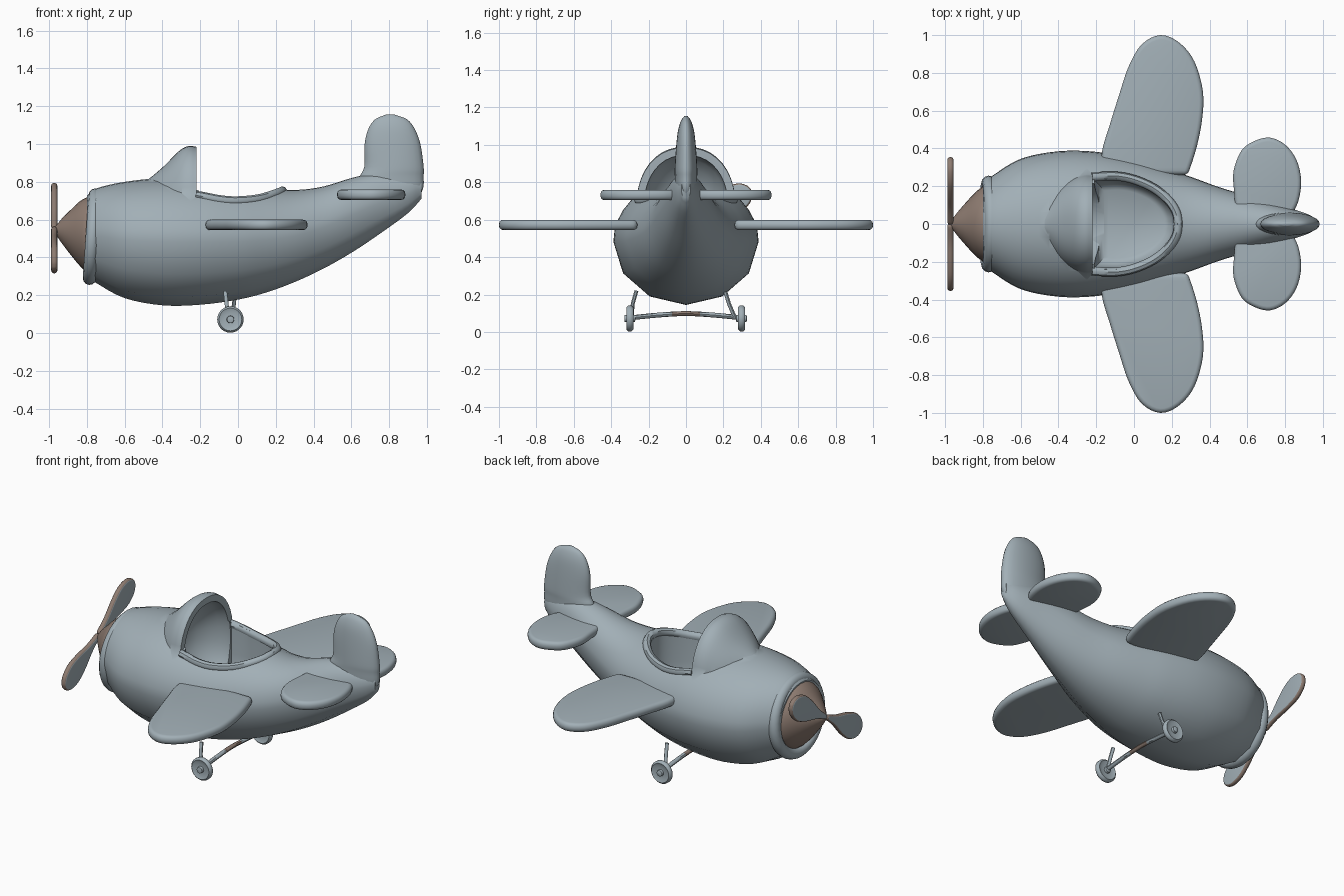
import bpy, bmesh, math
from mathutils import Vector, Matrix

if "Cube" in bpy.data.objects:
    bpy.data.objects.remove(bpy.data.objects["Cube"])


def material(name, rgb):
    m = bpy.data.materials.new(name)
    m.diffuse_color = (*rgb, 1)
    m.use_nodes = True
    m.node_tree.nodes["Principled BSDF"].inputs["Base Color"].default_value = m.diffuse_color
    return m


GRAY = material("blue gray", (0.36, 0.43, 0.47))
BROWN = material("brown", (0.27, 0.20, 0.165))


def finish(obj, angle=45):
    """Bake modifiers and curves, then shade smooth with sharp edges kept."""
    bpy.ops.object.select_all(action='DESELECT')
    obj.select_set(True)
    bpy.context.view_layer.objects.active = obj
    bpy.ops.object.convert(target='MESH')
    bpy.ops.object.shade_smooth_by_angle(angle=math.radians(angle))
    return obj


def add_object(name, data, mats):
    obj = bpy.data.objects.new(name, data)
    bpy.context.collection.objects.link(obj)
    for m in mats:
        data.materials.append(m)
    return obj


def loft(name, rings, *mats):
    """Closed skin over rings that have equal point counts."""
    bm = bmesh.new()
    vs = [[bm.verts.new(p) for p in r] for r in rings]
    n = len(rings[0])
    for a, b in zip(vs, vs[1:]):
        for i in range(n):
            j = (i + 1) % n
            bm.faces.new((a[i], a[j], b[j], b[i]))
    bm.faces.new(vs[0])
    bm.faces.new(vs[-1])
    bmesh.ops.recalc_face_normals(bm, faces=bm.faces)
    me = bpy.data.meshes.new(name)
    bm.to_mesh(me)
    bm.free()
    return add_object(name, me, mats)


def spline(pts, steps=4):
    """Smooth curve through the points."""
    out = []
    pts = [Vector(p) for p in pts]
    ext = [2 * pts[0] - pts[1]] + pts + [2 * pts[-1] - pts[-2]]
    for a, b, c, d in zip(ext, ext[1:], ext[2:], ext[3:]):
        for k in range(steps):
            t = k / steps
            out.append(0.5 * (2 * b + (c - a) * t + (2 * a - 5 * b + 4 * c - d) * t * t
                              + (3 * b - a - 3 * c + d) * t ** 3))
    return out + [pts[-1]]


def oval(x, zc, ry, rz, angles, power=1.0):
    def sp(v):
        return math.copysign(abs(v) ** power, v)
    return [(x, ry * sp(math.cos(a)), zc + rz * sp(math.sin(a))) for a in angles]


def circle(n):
    return [2 * math.pi * i / n for i in range(n)]


def plate(name, outline, z, thick, mirror_axis, *mats):
    """Flat outline with rounded edges, mirrored to the other side."""
    obj = loft(name, [[(p[0], p[1], z + s * thick / 2) for p in outline] for s in (-1, 1)], *mats)
    bev = obj.modifiers.new("round", 'BEVEL')
    bev.width, bev.segments = thick * 0.42, 3
    bev.limit_method, bev.angle_limit = 'ANGLE', math.radians(60)
    mir = obj.modifiers.new("mirror", 'MIRROR')
    mir.use_axis = [a == mirror_axis for a in range(3)]
    mir.use_mirror_merge = False
    return finish(obj)


def tube(name, pts, radius, *mats):
    cu = bpy.data.curves.new(name, 'CURVE')
    cu.dimensions = '3D'
    cu.bevel_depth, cu.bevel_resolution, cu.use_fill_caps = radius, 2, True
    sp = cu.splines.new('POLY')
    sp.points.add(len(pts) - 1)
    for q, p in zip(sp.points, pts):
        q.co = (*p, 1)
    return finish(add_object(name, cu, mats))


# Fuselage stations: x, bottom, top, half width
stations = spline([
    (-.80, .30, .725, .215), (-.75, .265, .765, .255), (-.6, .185, .80, .345),
    (-.4, .147, .82, .385), (-.2, .15, .815, .382), (0, .177, .79, .345),
    (.15, .215, .77, .30), (.3, .27, .757, .25), (.45, .34, .775, .195),
    (.6, .425, .82, .15), (.75, .525, .85, .105), (.9, .635, .84, .06), (.97, .71, .82, .025)])
# Underside is coarser than the top
sides = [math.radians(a) for a in list(range(0, 180, 10)) + list(range(180, 360, 30))]
fuselage = loft("fuselage", [oval(s[0], (s[1] + s[2]) / 2, s[3], (s[2] - s[1]) / 2, sides)
                             for s in stations], GRAY)

# Windscreen hood: x, top, half width
hood_path = spline([(-.50, .80, .05), (-.46, .825, .12), (-.39, .885, .20),
                    (-.31, .965, .25), (-.26, .99, .265), (-.22, .985, .265)])
hood = loft("hood", [oval(x, .66, w, t - .66, circle(40), .9) for x, t, w in hood_path], GRAY)

# Cutters: hollow behind the hood and the cockpit tub
hollow = loft("hood_hollow", [oval(x, .66, w, h, circle(40), .9) for x, w, h in
              ((-.41, .05, .06), (-.38, .13, .14), (-.33, .18, .21), (-.28, .21, .26),
               (-.23, .225, .285), (-.16, .225, .285))], GRAY)
half = spline([(-.21, .235), (-.1, .24), (0, .222), (.1, .178), (.17, .12), (.21, .06), (.222, 0)])
opening = half + [Vector((p.x, -p.y)) for p in reversed(half[:-1])]
tub = loft("tub", [[(p.x * k, p.y * k, z) for p in opening] for z, k in
           ((.38, .75), (.40, .88), (.47, .97), (.55, 1), (1.1, 1))], GRAY)
for cutter, op in ((hood, 'UNION'), (hollow, 'DIFFERENCE'), (tub, 'DIFFERENCE')):
    b = fuselage.modifiers.new(op, 'BOOLEAN')
    b.object, b.operation, b.solver = cutter, op, 'EXACT'
finish(fuselage)
for cutter in (hood, hollow, tub):
    bpy.data.objects.remove(cutter)


# Raised rim around the cockpit, resting on the fuselage skin
def skin_height(x, y):
    for a, b in zip(stations, stations[1:]):
        if a[0] <= x <= b[0]:
            s = a.lerp(b, (x - a[0]) / (b[0] - a[0]))
            return (s[1] + s[2]) / 2 + (s[2] - s[1]) / 2 * math.sqrt(max(0, 1 - (y / s[3]) ** 2))


rim = [(p.x * 1.06, p.y * 1.06, skin_height(p.x * 1.06, p.y * 1.06) - .008) for p in opening]
tube("cockpit_rim", rim, .024, GRAY)

# Tail fin: z, front x, back x, half thickness
fin_path = spline([(.68, .62, .93, .045), (.76, .63, .978, .058), (.83, .645, .982, .06),
                   (.88, .668, .982, .06), (1.0, .67, .965, .052), (1.08, .69, .935, .042),
                   (1.13, .725, .895, .026), (1.155, .78, .83, .008)])
finish(loft("tail_fin", [[((a + b) / 2 + (b - a) / 2 * math.cos(t), w * math.sin(t), z)
                          for t in circle(24)] for z, a, b, w in fin_path], GRAY), 60)

# Wings and tailplane
wing = spline([(-.165, .26), (-.17, .38), (-.13, .52), (-.08, .68), (-.03, .83), (.04, .95),
               (.14, 1.0), (.24, .96), (.32, .86), (.365, .7), (.36, .55), (.33, .4), (.285, .26)])
plate("wings", wing, .572, .055, 1, GRAY)
tail = spline([(.54, .05), (.53, .17), (.527, .28), (.57, .39), (.64, .44), (.72, .457), (.80, .42),
               (.86, .34), (.885, .23), (.87, .12), (.83, .04)])
plate("tailplane", tail, .732, .055, 1, GRAY)

# Nose collar and spinner
bpy.ops.mesh.primitive_torus_add(location=(-.77, 0, .51), rotation=(0, math.radians(94), 0),
                                 major_radius=.22, minor_radius=.036,
                                 major_segments=36, minor_segments=12)
collar = bpy.context.object
collar.name = "nose_collar"
collar.data.materials.append(GRAY)
finish(collar)
finish(loft("spinner", [oval(x, z, r, r, circle(28)) for x, z, r in spline([
    (-.975, .545, .008), (-.96, .543, .028), (-.93, .54, .068), (-.88, .532, .125),
    (-.84, .527, .168), (-.80, .52, .198), (-.76, .515, .205)], 2)], BROWN))

# Propeller: two gray blades with brown edges
edge = spline([(.0, .014), (.1, .03), (.2, .062), (.29, .078), (.36, .062), (.395, .03), (.405, 0)])
blade = edge + [Vector((p.x, -p.y)) for p in reversed(edge[:-1])]
prop = plate("propeller", blade, 0, .032, 0, GRAY, BROWN)
for f in prop.data.polygons:
    f.material_index = 0 if abs(f.normal.z) > .95 else 1
ang = math.radians(31)
u, v = Vector((0, math.cos(ang), math.sin(ang))), Vector((0, -math.sin(ang), math.cos(ang)))
prop.matrix_world = Matrix.Translation((-.972, 0, .555)) @ Matrix((u, v, u.cross(v))).transposed().to_4x4()

# Wheels with hubs
wheel = [(-.03, .008), (-.028, .018), (-.012, .02), (-.012, .045), (-.018, .06), (-.008, .07),
         (.008, .07), (.018, .06), (.012, .045), (.012, .02), (.026, .018), (.03, .008)]
for name, y in (("left_wheel", -.30), ("right_wheel", .297)):
    finish(loft(name, [[(-.04 + r * math.cos(t), y + d, .072 + r * math.sin(t))
                        for t in circle(28)] for d, r in wheel], GRAY))

# Axle with a brown middle, and struts
axle = tube("axle", spline([(-.04, -.3, .075), (-.04, -.15, .09), (-.04, 0, .098),
                            (-.04, .15, .09), (-.04, .3, .075)]), .013, GRAY, BROWN)
for f in axle.data.polygons:
    f.material_index = 1 if abs(f.center.y) < .09 else 0
tube("left_strut", [(-.068, -.265, .22), (-.06, -.285, .15), (-.045, -.29, .075)], .011, GRAY)
tube("right_strut", [(-.015, .21, .215), (-.022, .23, .15), (-.038, .26, .08)], .011, GRAY)
